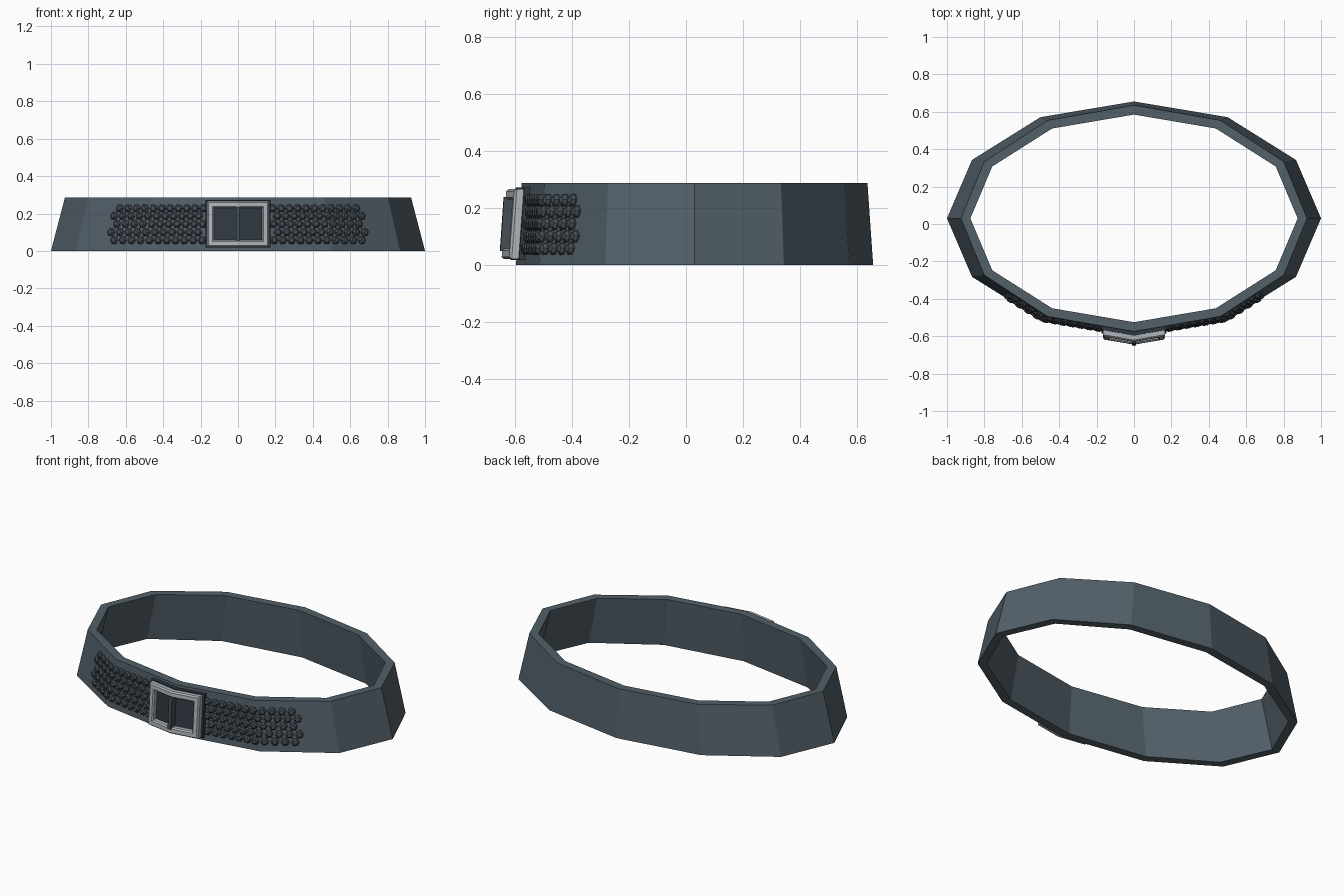
import bpy, bmesh, math
from mathutils import Vector, Matrix

if "Cube" in bpy.data.objects:
    bpy.data.objects.remove(bpy.data.objects["Cube"])

H, CY = 0.287, 0.03


def material(name, rgb):
    m = bpy.data.materials.new(name)
    m.diffuse_color = (*rgb, 1)
    m.use_nodes = True
    m.node_tree.nodes["Principled BSDF"].inputs["Base Color"].default_value = m.diffuse_color
    return m


leather = material("leather", (0.085, 0.115, 0.14))
dark = material("dark_leather", (0.03, 0.04, 0.055))
stud_mat = material("stud_metal", (0.06, 0.075, 0.09))
silver = material("silver", (0.42, 0.46, 0.48))


def finish(bm, name, mat):
    bmesh.ops.recalc_face_normals(bm, faces=bm.faces)
    me = bpy.data.meshes.new(name)
    bm.to_mesh(me)
    bm.free()
    me.materials.append(mat)
    ob = bpy.data.objects.new(name, me)
    bpy.context.collection.objects.link(ob)
    return ob


def ring_sweep(name, loops, mat):
    """Closed tube: bridge each loop to the next, last back to first."""
    bm = bmesh.new()
    rows = [[bm.verts.new(p) for p in loop] for loop in loops]
    n = len(rows[0])
    for k, a in enumerate(rows):
        b = rows[(k + 1) % len(rows)]
        for i in range(n):
            j = (i + 1) % n
            bm.faces.new((a[i], a[j], b[j], b[i]))
    return finish(bm, name, mat)


def oval(rx, ry, z):
    return [(rx * math.cos(i * math.pi / 6), CY + ry * math.sin(i * math.pi / 6), z)
            for i in range(12)]


# Belt band: twelve-sided, narrower at the top
ring_sweep("belt_band", [oval(1, 0.625, 0), oval(0.925, 0.605, H),
                         oval(0.875, 0.555, H), oval(0.95, 0.575, 0)], leather)


def belt_point(u, z):
    """Point on the front outer face; u is the x position at the bottom edge."""
    corners = [(-math.cos(a), -math.sin(a)) for a in
               (math.radians(d) for d in (90, 120, 150, 180))]
    t, a = z / H, abs(u)
    for (x0, y0), (x1, y1) in zip(corners, corners[1:]):
        x0, x1 = abs(x0), abs(x1)
        if a <= x1:
            y = y0 + (y1 - y0) * (a - x0) / (x1 - x0)
            break
    ry = 0.625 - 0.02 * t
    return Vector((u * (1 - 0.075 * t), CY + y * ry, z))


def bent(x, z, d):
    """Point at true x, pushed d in front of the belt."""
    p = belt_point(x / (1 - 0.075 * z / H), z)
    return (x, p.y - d, z)


def bent_plate(name, w, z0, z1, d0, d1, mat):
    bm = bmesh.new()
    layers = []
    for d in (d0, d1):
        layers.append([bm.verts.new(bent(x, z, d)) for x, z in
                       ((-w, z0), (0, z0), (w, z0), (w, z1), (0, z1), (-w, z1))])
    a, b = layers
    for L in layers:
        bm.faces.new((L[0], L[1], L[4], L[5]))
        bm.faces.new((L[1], L[2], L[3], L[4]))
    for i in range(6):
        j = (i + 1) % 6
        bm.faces.new((a[i], a[j], b[j], b[i]))
    return finish(bm, name, mat)


# Buckle: backing, bevelled frame and upright prong
bent_plate("buckle_backing", 0.175, 0.018, 0.272, -0.01, 0.02, dark)


def frame_loop(w, h, d):
    zc = 0.144
    return [bent(x, zc + z, d) for x, z in
            ((-w, -h), (0, -h), (w, -h), (w, h), (0, h), (-w, h))]


ring_sweep("buckle_frame", [frame_loop(0.165, 0.122, 0.015), frame_loop(0.165, 0.122, 0.044),
                            frame_loop(0.158, 0.115, 0.052), frame_loop(0.136, 0.093, 0.052),
                            frame_loop(0.129, 0.086, 0.044), frame_loop(0.129, 0.086, 0.015)],
           silver)
bent_plate("buckle_prong", 0.01, 0.05, 0.238, 0.018, 0.06, stud_mat)

# Studs: five staggered rows of six-sided domes on each side
bm = bmesh.new()
rows = (0.057, 0.100, 0.144, 0.187, 0.227)
for side in (-1, 1):
    for r, z in enumerate(rows):
        for c in range(11):
            u = 0.195 + 0.0475 * c + (0.024 if r % 2 else 0)
            p = belt_point(side * u, z)
            du = belt_point(side * u + 0.001, z) - belt_point(side * u - 0.001, z)
            dz = belt_point(side * u, z + 0.01) - belt_point(side * u, z - 0.01)
            n = du.cross(dz).normalized()
            up = dz.normalized()
            tx = up.cross(n).normalized()
            rot = Matrix((tx, n.cross(tx), n)).transposed()
            prev = None
            for rad, h in ((0.023, -0.002), (0.023, 0.006), (0.013, 0.016)):
                ring = [bm.verts.new(p + rot @ Vector((rad * math.cos(k * math.pi / 3),
                                                       rad * math.sin(k * math.pi / 3), h)))
                        for k in range(6)]
                if prev:
                    for k in range(6):
                        j = (k + 1) % 6
                        bm.faces.new((prev[k], prev[j], ring[j], ring[k]))
                else:
                    bm.faces.new(ring[::-1])
                prev = ring
            bm.faces.new(prev)
finish(bm, "belt_studs", stud_mat)
